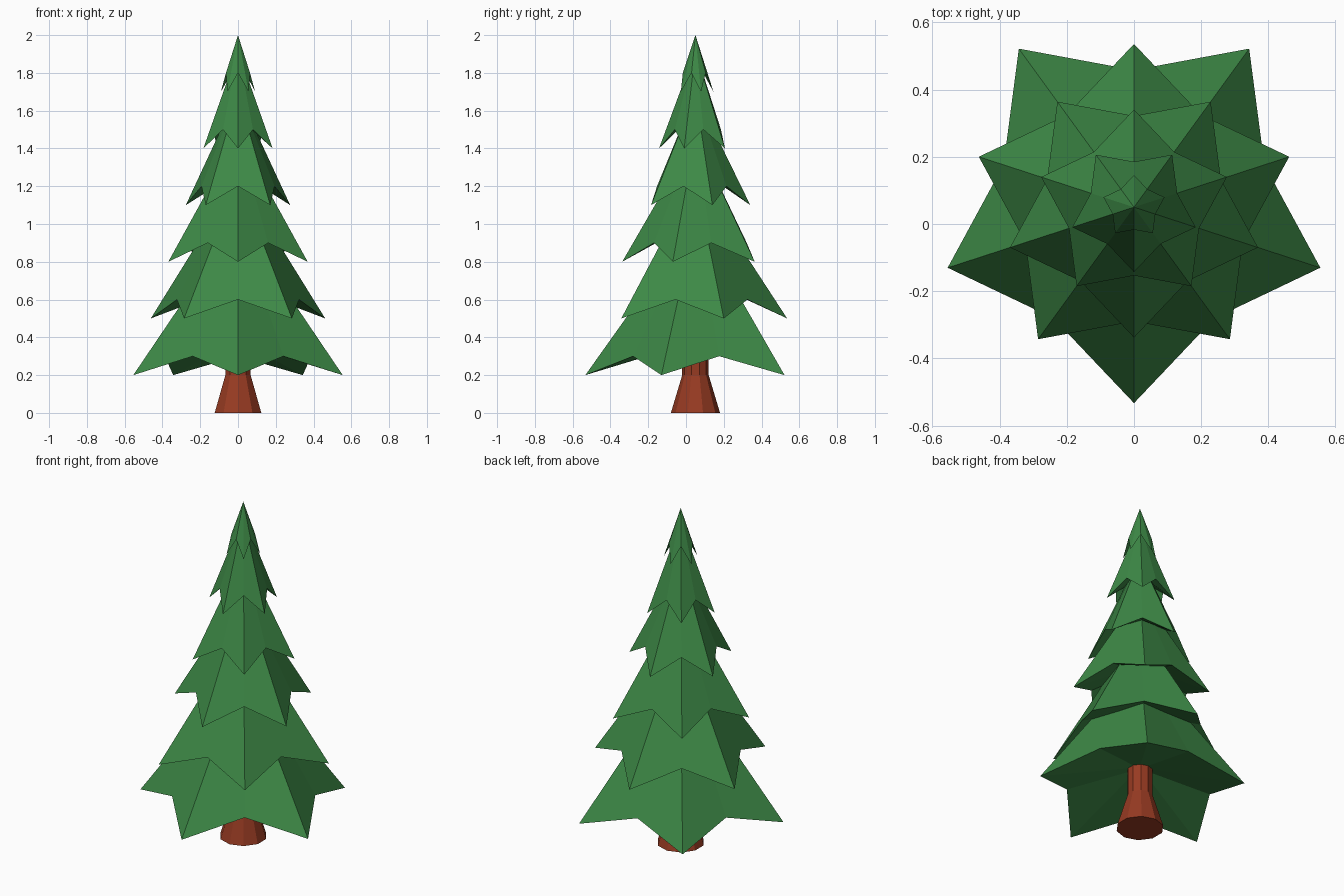
import bpy
import bmesh
from math import sin, cos, pi

SIDES = 10
CENTRE_Y = 0.05
TIERS = 6
NOTCH = 0.7

if "Cube" in bpy.data.objects:
    bpy.data.objects.remove(bpy.data.objects["Cube"], do_unlink=True)


def make_material(name, colour):
    mat = bpy.data.materials.new(name)
    mat.use_nodes = True
    mat.diffuse_color = (*colour, 1)
    bsdf = mat.node_tree.nodes["Principled BSDF"]
    bsdf.inputs["Base Color"].default_value = (*colour, 1)
    bsdf.inputs["Roughness"].default_value = 0.9
    return mat


def ring(bm, even, odd):
    """Ten-sided ring whose alternate corners use two (radius, height) pairs."""
    verts = []
    for i in range(SIDES):
        radius, z = odd if i % 2 else even
        a = 2 * pi * i / SIDES
        verts.append(bm.verts.new((radius * sin(a), CENTRE_Y - radius * cos(a), z)))
    return verts


def star(bm, tier, tip, notch):
    """Star ring, turned half a step on every other tier."""
    return ring(bm, notch, tip) if tier % 2 else ring(bm, tip, notch)


def bridge(bm, lower, upper):
    for i in range(SIDES):
        j = (i + 1) % SIDES
        bm.faces.new((lower[i], lower[j], upper[j], upper[i]))


def finish(bm, name, mat):
    bmesh.ops.recalc_face_normals(bm, faces=bm.faces)
    mesh = bpy.data.meshes.new(name)
    bm.to_mesh(mesh)
    bm.free()
    mesh.materials.append(mat)
    obj = bpy.data.objects.new(name, mesh)
    bpy.context.collection.objects.link(obj)
    return obj


bark = make_material("bark_brown", (0.31, 0.043, 0.016))
needles = make_material("needle_green", (0.047, 0.25, 0.062))

# Trunk: flared foot and a straight neck
bm = bmesh.new()
rings = [ring(bm, p, p) for p in ((0.13, 0), (0.07, 0.2), (0.07, 0.36))]
for low, high in zip(rings, rings[1:]):
    bridge(bm, low, high)
bm.faces.new(rings[0])
bm.faces.new(rings[-1])
finish(bm, "trunk", bark)

# Foliage: star-shaped skirts that taper to narrow star necks
bm = bmesh.new()
previous = ring(bm, (0.07, 0.36), (0.07, 0.36))
for k in range(TIERS):
    z = 0.2 + 0.3 * k
    radius = 0.583 - 0.0975 * k
    skirt = star(bm, k, (radius, z), (radius * NOTCH, z + 0.1))
    bridge(bm, previous, skirt)
    if k < TIERS - 1:
        # Ridges and valleys both aim at one point on the axis
        height, rise = 0.82 - 0.075 * k, 0.42
        ridge = radius * (height - rise) / height
        valley = radius * NOTCH * (height - rise) / (height - 0.1)
        previous = star(bm, k, (ridge, z + rise), (valley, z + rise))
        bridge(bm, skirt, previous)
    else:
        apex = bm.verts.new((0, CENTRE_Y, 2))
        for i in range(SIDES):
            bm.faces.new((skirt[i], skirt[(i + 1) % SIDES], apex))
finish(bm, "foliage", needles)
